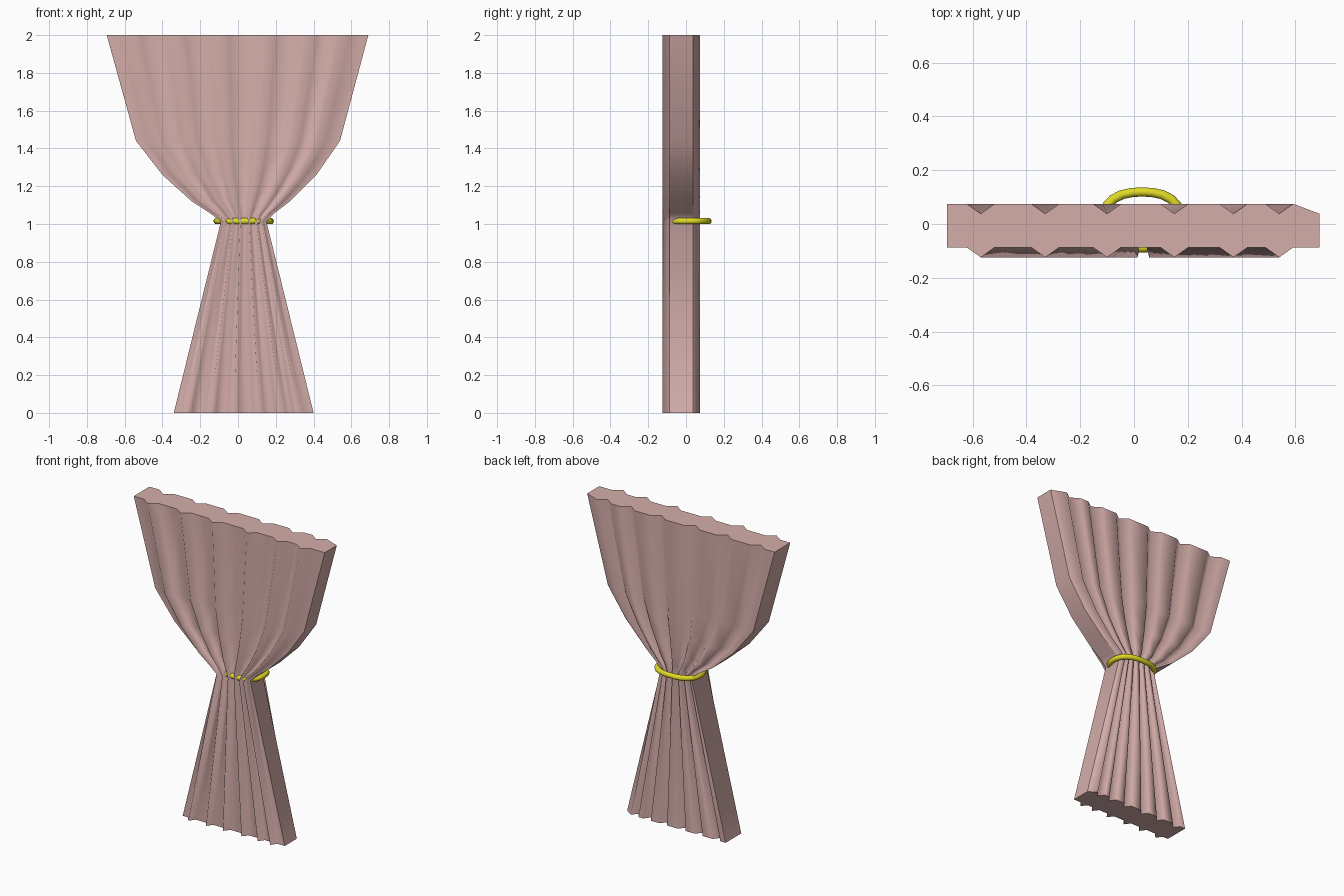
import bpy, bmesh, math

if "Cube" in bpy.data.objects:
    bpy.data.objects.remove(bpy.data.objects["Cube"])


def material(name, rgb):
    m = bpy.data.materials.new(name)
    m.diffuse_color = (*rgb, 1)
    m.use_nodes = True
    m.node_tree.nodes["Principled BSDF"].inputs["Base Color"].default_value = m.diffuse_color
    return m


def add_object(name, bm, mat):
    bmesh.ops.recalc_face_normals(bm, faces=bm.faces)
    me = bpy.data.meshes.new(name)
    bm.to_mesh(me)
    bm.free()
    me.materials.append(mat)
    ob = bpy.data.objects.new(name, me)
    bpy.context.collection.objects.link(ob)
    return ob


# Fold cross-section at the top hem: (x, front y, back y)
FRONT, BACK, DEPTH = -0.087, 0.075, 0.037
section = [(-0.695, FRONT, BACK)]
for peak in (-0.57, -0.33, -0.10, 0.15, 0.37, 0.54):
    section += [(peak - 0.052, FRONT, BACK),
                (peak, FRONT - DEPTH, BACK - DEPTH),
                (peak + 0.052, FRONT, BACK)]
section.append((0.69, FRONT, BACK - DEPTH))

# Silhouette: (z, left x, right x), gathered at the tie
levels = [(0, -0.34, 0.40), (1.015, -0.09, 0.15), (1.055, -0.145, 0.19),
          (1.12, -0.245, 0.275), (1.26, -0.40, 0.415),
          (1.44, -0.54, 0.54), (2.0, -0.695, 0.69)]

# Curtain: stacked closed rings of the folded cloth
bm = bmesh.new()
n = len(section)
rings = []
for z, left, right in levels:
    xs = [left + (x + 0.695) / 1.385 * (right - left) for x, f, b in section]
    front = [bm.verts.new((x, s[1], z)) for x, s in zip(xs, section)]
    back = [bm.verts.new((x, s[2], z)) for x, s in zip(xs, section)]
    rings.append((front, back))
for (f0, b0), (f1, b1) in zip(rings, rings[1:]):
    for i in range(n - 1):
        bm.faces.new((f0[i], f0[i + 1], f1[i + 1], f1[i]))
        bm.faces.new((b0[i], b0[i + 1], b1[i + 1], b1[i]))
    for i in (0, n - 1):
        bm.faces.new((f0[i], b0[i], b1[i], f1[i]))
# Top and bottom hems
for f, b in (rings[0], rings[-1]):
    for i in range(n - 1):
        bm.faces.new((f[i], f[i + 1], b[i + 1], b[i]))
bm.normal_update()
# Smooth folds, crisp hems and side edges
corners = {v for f, b in rings for v in (f[0], f[-1], b[0], b[-1])}
hems = {v for f, b in (rings[0], rings[-1]) for v in f + b}
for face in bm.faces:
    face.smooth = True
for e in bm.edges:
    a, b = e.verts
    vertical = abs(a.co.z - b.co.z) > 1e-4
    if (vertical and a in corners) or (not vertical and a in hems):
        e.smooth = False
add_object("curtain", bm, material("cloth", (0.66, 0.42, 0.40)))

# Tie ring: squarish oval tube around the gathered cloth
bm = bmesh.new()
SEG, SIDES, R = 24, 10, 0.017
verts = []
for i in range(SEG):
    a = 2 * math.pi * i / SEG
    c, s = math.cos(a), math.sin(a)
    k = (abs(c) ** 2.4 + abs(s) ** 2.4) ** (-1 / 2.4)
    loop = []
    for j in range(SIDES):
        t = 2 * math.pi * j / SIDES
        out = R * math.cos(t)
        loop.append(bm.verts.new((0.03 + (0.143 + out) * k * c,
                                  0.015 + (0.104 + out) * k * s,
                                  1.015 + R * math.sin(t))))
    verts.append(loop)
for i in range(SEG):
    p, q = verts[i], verts[(i + 1) % SEG]
    for j in range(SIDES):
        m = (j + 1) % SIDES
        bm.faces.new((p[j], q[j], q[m], p[m])).smooth = True
add_object("tie_ring", bm, material("gold_cord", (0.75, 0.70, 0.02)))
